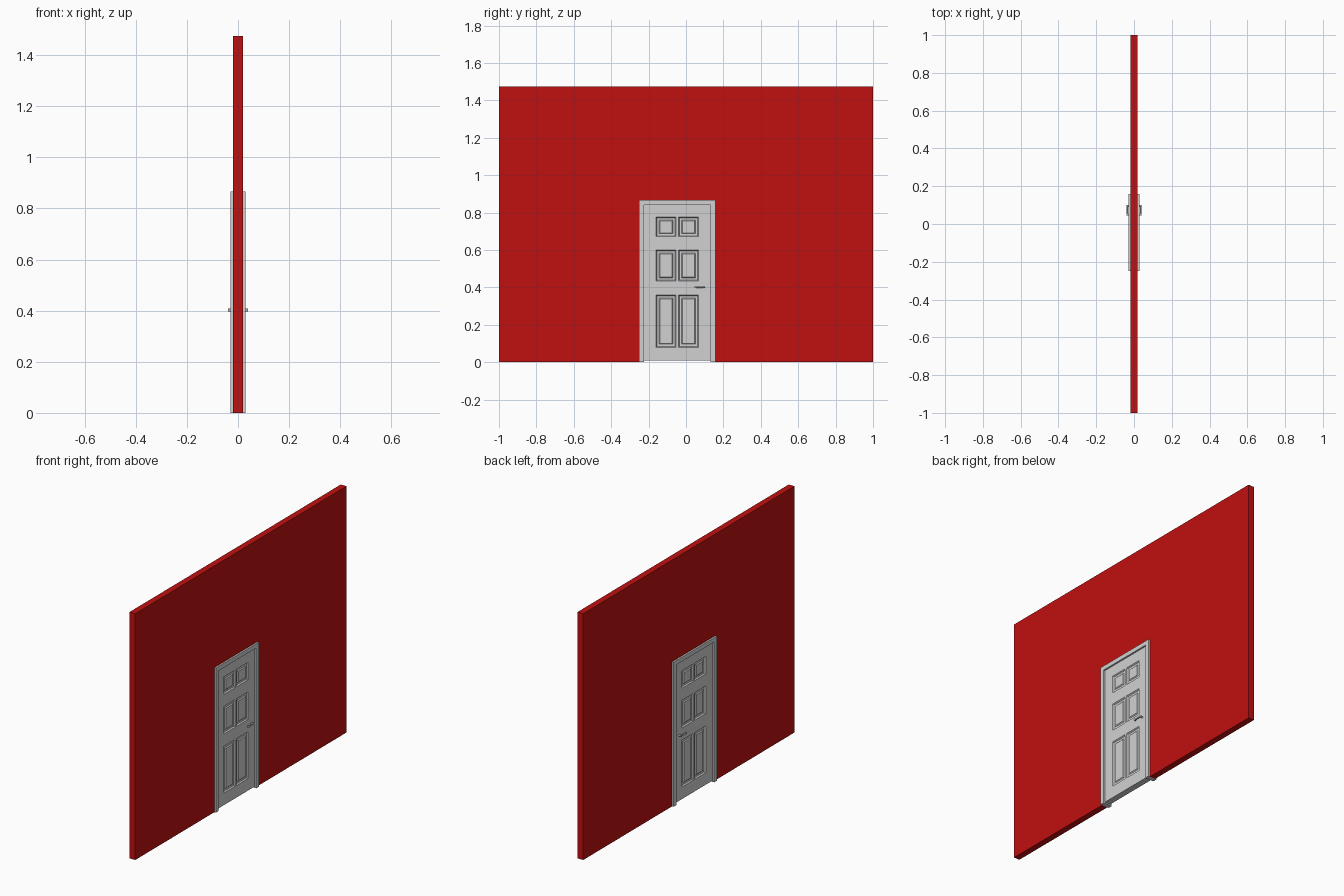
import bpy
import bmesh
import math

cube = bpy.data.objects.get("Cube")
if cube:
    bpy.data.objects.remove(cube, do_unlink=True)


def make_material(name, rgb):
    mat = bpy.data.materials.new(name)
    mat.use_nodes = True
    mat.diffuse_color = (*rgb, 1)
    bsdf = next(n for n in mat.node_tree.nodes if n.type == 'BSDF_PRINCIPLED')
    bsdf.inputs["Base Color"].default_value = (*rgb, 1)
    return mat


red = make_material("wall red", (0.53, 0.005, 0.005))
grey = make_material("door grey", (0.64, 0.64, 0.64))


def finish(name, bm, mat):
    bmesh.ops.recalc_face_normals(bm, faces=bm.faces)
    mesh = bpy.data.meshes.new(name)
    bm.to_mesh(mesh)
    bm.free()
    mesh.materials.append(mat)
    obj = bpy.data.objects.new(name, mesh)
    bpy.context.collection.objects.link(obj)
    return obj


def arch(name, outer, inner, half, mat):
    """Slab across x with a square doorway; outer and inner are (y0, y1, top)."""
    (a, b, top), (c, d, head) = outer, inner
    profile = [(a, 0), (a, top), (b, top), (b, 0), (d, 0), (d, head), (c, head), (c, 0)]
    bm = bmesh.new()
    verts = [bm.verts.new((-half, y, z)) for y, z in profile]
    # Three quads: left leg, head, right leg
    for quad in ((0, 1, 6, 7), (1, 2, 5, 6), (2, 3, 4, 5)):
        bm.faces.new([verts[i] for i in quad])
    result = bmesh.ops.extrude_face_region(bm, geom=bm.faces[:])
    moved = [g for g in result["geom"] if isinstance(g, bmesh.types.BMVert)]
    bmesh.ops.translate(bm, verts=moved, vec=(2 * half, 0, 0))
    return finish(name, bm, mat)


# Wall with the doorway, and the frame lining it
frame_outer = (-0.25, 0.158, 0.866)
leaf_edge = (-0.225, 0.131, 0.84)
arch("wall", (-1, 1, 1.475), frame_outer, 0.019, red)
arch("door_frame", frame_outer, leaf_edge, 0.029, grey)

# Door leaf: a box cut along the panel edges
LEAF_HALF = 0.019
columns = [(-0.16, -0.054), (-0.041, 0.066)]
rows = [(0.08, 0.36), (0.434, 0.599), (0.671, 0.776)]
y0, y1, top = leaf_edge
bottom = 0.008
bm = bmesh.new()
bmesh.ops.create_cube(bm, size=1)
for v in bm.verts:
    v.co = (v.co.x * 2 * LEAF_HALF,
            y1 if v.co.y > 0 else y0,
            top if v.co.z > 0 else bottom)
cuts = [((0, y, 0), (0, 1, 0)) for pair in columns for y in pair]
cuts += [((0, 0, z), (0, 0, 1)) for pair in rows for z in pair]
for point, normal in cuts:
    bmesh.ops.bisect_plane(bm, geom=bm.verts[:] + bm.edges[:] + bm.faces[:],
                           plane_co=point, plane_no=normal)


def is_panel(face):
    c = face.calc_center_median()
    return (abs(face.normal.x) > 0.9
            and any(a < c.y < b for a, b in columns)
            and any(a < c.z < b for a, b in rows))


# Sunk moulding, flat border, then the raised centre of each panel
bm.normal_update()
panels = [f for f in bm.faces if is_panel(f)]
for thickness, depth in ((0.007, -0.007), (0.016, 0), (0.007, 0.005)):
    bmesh.ops.inset_individual(bm, faces=panels, thickness=thickness, depth=depth)
finish("door_leaf", bm, grey)


# Lever handles on both sides
def cylinder(name, radius, depth, location, rotation):
    bpy.ops.mesh.primitive_cylinder_add(vertices=16, radius=radius, depth=depth,
                                        location=location, rotation=rotation)
    obj = bpy.context.object
    obj.name = name
    obj.data.materials.append(grey)
    bpy.ops.object.shade_smooth_by_angle()


quarter = math.pi / 2
for side, label in ((1, "left"), (-1, "right")):
    cylinder(label + "_handle_spindle", 0.005, 0.020,
             (side * 0.028, 0.096, 0.402), (0, quarter, 0))
    cylinder(label + "_handle_lever", 0.004, 0.056,
             (side * 0.035, 0.073, 0.402), (quarter, 0, 0))
    cylinder(label + "_handle_tip", 0.006, 0.009,
             (side * 0.0345, 0.050, 0.402), (0, quarter, 0))
